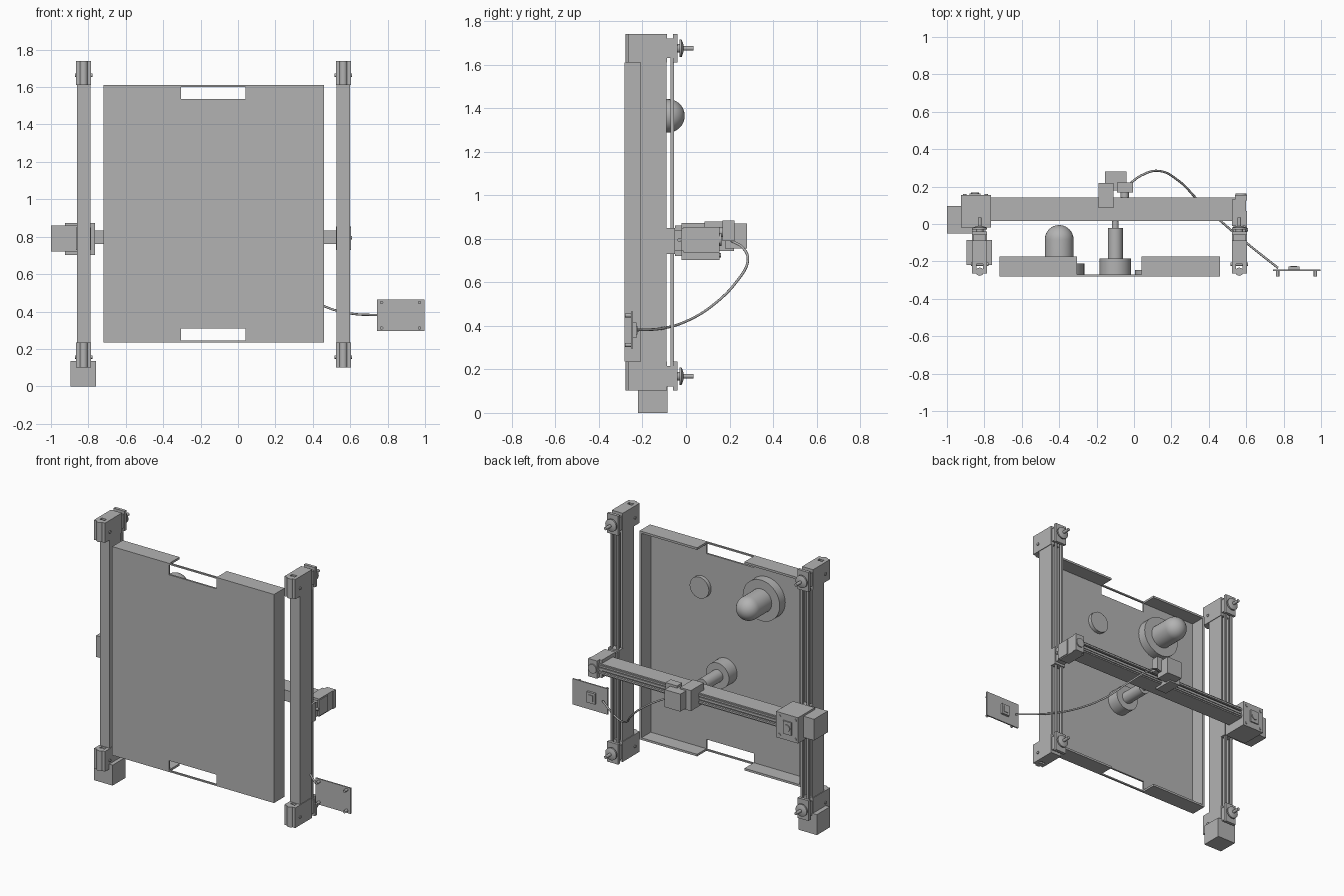
import bpy, bmesh, math
from mathutils import Vector

if "Cube" in bpy.data.objects:
    bpy.data.objects.remove(bpy.data.objects["Cube"], do_unlink=True)

grey = bpy.data.materials.new("plain_grey")
grey.use_nodes = True
grey.diffuse_color = (0.45, 0.45, 0.45, 1)
grey.node_tree.nodes["Principled BSDF"].inputs["Base Color"].default_value = grey.diffuse_color


def finish(name, bm, smooth=False):
    bmesh.ops.recalc_face_normals(bm, faces=bm.faces)
    mesh = bpy.data.meshes.new(name)
    bm.to_mesh(mesh)
    bm.free()
    mesh.materials.append(grey)
    ob = bpy.data.objects.new(name, mesh)
    bpy.context.collection.objects.link(ob)
    if smooth:
        bpy.ops.object.select_all(action='DESELECT')
        ob.select_set(True)
        bpy.context.view_layer.objects.active = ob
        bpy.ops.object.shade_smooth_by_angle(angle=math.radians(35))
    return ob


def add_box(bm, x, y, z):
    verts = bmesh.ops.create_cube(bm, size=1)["verts"]
    for v in verts:
        v.co = [lo + (c + 0.5) * (hi - lo) for c, (lo, hi) in zip(v.co, (x, y, z))]


def boxes(name, *parts):
    bm = bmesh.new()
    for part in parts:
        add_box(bm, *part)
    return finish(name, bm)


def extrude(name, points, place, depth):
    """Extrude a 2D outline; place maps it into space, depth is the sweep."""
    bm = bmesh.new()
    face = bm.faces.new([bm.verts.new(place(u, v)) for u, v in points])
    new = bmesh.ops.extrude_face_region(bm, geom=[face])["geom"]
    bmesh.ops.translate(bm, vec=depth, verts=[g for g in new if isinstance(g, bmesh.types.BMVert)])
    return finish(name, bm)


def lathe(name, profile, centre, axis="Y", segments=32):
    """Turn a (radius, distance) profile around an axis."""
    bm = bmesh.new()
    verts = [bm.verts.new((r, 0, d)) for r, d in profile]
    edges = [bm.edges.new(pair) for pair in zip(verts, verts[1:])]
    bmesh.ops.spin(bm, geom=verts + edges, cent=(0, 0, 0), axis=(0, 0, 1),
                   angle=math.tau, steps=segments)
    bmesh.ops.remove_doubles(bm, verts=bm.verts, dist=0.0002)
    turn = Vector((0, 0, 1)).rotation_difference(
        {"X": Vector((1, 0, 0)), "Y": Vector((0, 1, 0)), "Z": Vector((0, 0, 1))}[axis])
    for v in bm.verts:
        v.co = turn @ v.co + Vector(centre)
    return finish(name, bm, True)


def rod(name, r, start, end, centre, axis="Y", segments=24):
    return lathe(name, [(0, start), (r, start), (r, end), (0, end)], centre, axis, segments)


# Tray: notched panel, rim and the thin strips across the notches
L, R, B, T = -0.72, 0.46, 0.235, 1.61
NL, NR, N = -0.305, 0.04, 0.075
panel = [(L, B), (NL, B), (NL, B + N), (NR, B + N), (NR, B), (R, B),
         (R, T), (NR, T), (NR, T - N), (NL, T - N), (NL, T), (L, T)]
extrude("tray_panel", panel, lambda u, v: (u, -0.282, v), (0, 0.012, 0))
W, rim = 0.014, (-0.275, -0.173)
boxes("tray_rim",
      ((L, L + W), rim, (B, T)), ((R - W, R), rim, (B, T)),
      *[(x, rim, z) for x in ((L, NL), (NR, R)) for z in ((B, B + W), (T - W, T))])
boxes("tray_strips", *[((NL, NR), (-0.282, -0.27), z) for z in ((B, B + 0.009), (T - 0.009, T))])

# Things mounted on the tray
lathe("bulb_flange", [(0, -0.27), (0.135, -0.27), (0.135, -0.212), (0, -0.212)], (-0.4, 0, 1.365))
dome = [(0.077 * math.cos(a), -0.083 + 0.077 * math.sin(a))
        for a in [i * math.pi / 20 for i in range(11)]]
lathe("bulb_dome", [(0, -0.22), (0.077, -0.22)] + dome, (-0.4, 0, 1.365))
rod("small_disc", 0.07, -0.272, -0.245, (0.075, 0, 1.31))
lathe("stepped_post", [(0, -0.272), (0.084, -0.272), (0.084, -0.185), (0.04, -0.185),
                       (0.04, -0.022), (0.018, -0.022), (0.018, 0.02), (0, 0.02)], (-0.1, 0, 0.8))

# Slotted rail section, shared by the columns and the cross beam
section = [(-0.036, -0.06), (0.036, -0.06), (0.036, 0.06), (0.024, 0.06), (0.024, 0.035),
           (0.008, 0.035), (0.008, 0.06), (-0.008, 0.06), (-0.008, 0.035), (-0.024, 0.035),
           (-0.024, 0.06), (-0.036, 0.06)]


def end_cap(side, cx, z0, z1):
    name = side + "_cap_" + ("top" if z0 > 1 else "bottom")
    mid = (z0 + z1) / 2
    parts = [((cx - 0.04, cx + 0.04), (-0.215, -0.088), (z0, z1)),
             ((cx - 0.04, cx + 0.04), (-0.06, -0.04), (z0, z1)),
             ((cx - 0.034, cx + 0.034), (-0.09, -0.055), (z0 + 0.02, z1 - 0.02))]
    for s in (-1, 1):
        a, b = sorted((cx + s * 0.017, cx + s * 0.04))
        parts.append(((a, b), (-0.265, -0.21), (z0, z1)))
    boxes(name + "_block", *parts)
    rod(name + "_front_roll", 0.022, z0, z1, (cx, -0.255, 0), "Z", 16)
    # pulley and its shaft
    lathe(name + "_pulley", [(0, -0.042), (0.02, -0.042), (0.02, -0.03), (0.04, -0.03),
                             (0.04, -0.02), (0.018, -0.012), (0.01, -0.012),
                             (0.01, 0.035), (0, 0.035)], (cx, 0, mid), "Y", 24)
    rod(name + "_screw", 0.009, -0.046, 0.046, (cx, -0.215, mid - 0.012), "X", 12)


for side, cx in (("right", -0.825), ("left", 0.563)):
    extrude(side + "_column", section, lambda u, v: (cx + u, -0.15 + v, 0.12), (0, 0, 1.6))
    boxes(side + "_column_belts", *[((cx + o - 0.006, cx + o + 0.006), (-0.072, -0.056), (0.18, 1.68))
                                    for o in (-0.022, 0.022)])
    end_cap(side, cx, 0.102, 0.235)
    end_cap(side, cx, 1.61, 1.74)
    # sliding carriage on the column
    boxes(side + "_carriage", ((cx - 0.04, cx + 0.04), (-0.092, -0.05), (0.73, 0.85)),
          ((cx - 0.032, cx + 0.032), (-0.055, 0.03), (0.745, 0.84)))

boxes("lower_motor", ((-0.895, -0.76), (-0.22, -0.085), (0, 0.135)))

# Cross beam with belts
BZ = 0.797
extrude("cross_beam", section, lambda u, v: (-0.8, 0.075 + v, BZ + u), (1.37, 0, 0))
boxes("beam_belts", *[((-0.8, 0.57), (0.127, 0.142), (BZ + o - 0.006, BZ + o + 0.006))
                      for o in (-0.022, 0.022)])

# Drive end of the beam
boxes("drive_block", ((-0.925, -0.765), (-0.02, 0.155), (0.703, 0.873)))
boxes("drive_motor", ((-1.0, -0.86), (-0.05, 0.095), (0.72, 0.86)))
boxes("drive_plate", ((-0.88, -0.82), (0.15, 0.163), (0.745, 0.83)))
for x in (-0.905, -0.79):
    for z in (0.725, 0.85):
        rod("drive_screw", 0.01, 0.15, 0.16, (x, 0, z), "Y", 12)
rod("drive_hub", 0.022, 0.155, 0.168, (-0.85, 0, 0.788))

# Idler end of the beam
boxes("idler_block", ((0.523, 0.6), (-0.012, 0.13), (0.738, 0.855)),
      ((0.54, 0.605), (0.125, 0.155), (0.738, 0.855)),
      ((0.595, 0.605), (-0.02, 0.07), (0.745, 0.85)))
rod("idler_pulley", 0.03, 0.15, 0.162, (0.572, 0, BZ))
rod("idler_screw", 0.009, 0.595, 0.61, (0, -0.03, 0.795), "X", 12)

# Tool carriage and its motor
boxes("tool_saddle", ((-0.19, -0.11), (0.085, 0.22), (0.745, 0.88)))
boxes("tool_motor", ((-0.155, -0.04), (0.18, 0.28), (0.755, 0.87)))
boxes("tool_bracket", ((-0.09, -0.005), (0.168, 0.222), (0.79, 0.885)))
rod("tool_knob", 0.022, 0.142, 0.17, (-0.05, 0, 0.83))

# Circuit board with standoffs and chip
boxes("circuit_board", ((0.742, 0.997), (-0.252, -0.243), (0.295, 0.465)))
boxes("board_chip", ((0.825, 0.885), (-0.245, -0.228), (0.345, 0.415)),
      ((0.838, 0.872), (-0.23, -0.224), (0.36, 0.40)))
for x in (0.768, 0.97):
    for z in (0.312, 0.448):
        rod("board_standoff", 0.009, -0.28, -0.25, (x, 0, z), "Y", 12)

# Cable from the tool to the board
path = [(-0.03, 0.21, 0.79), (0.04, 0.26, 0.76), (0.13, 0.284, 0.70), (0.24, 0.23, 0.60),
        (0.34, 0.13, 0.50), (0.47, 0.01, 0.425), (0.6, -0.1, 0.39), (0.77, -0.235, 0.38)]
curve = bpy.data.curves.new("cable", 'CURVE')
curve.dimensions = '3D'
curve.bevel_depth = 0.006
curve.bevel_resolution = 2
curve.use_fill_caps = True
spline = curve.splines.new('BEZIER')
spline.bezier_points.add(len(path) - 1)
for point, co in zip(spline.bezier_points, path):
    point.co = co
    point.handle_left_type = point.handle_right_type = 'AUTO'
curve.materials.append(grey)
bpy.context.collection.objects.link(bpy.data.objects.new("cable", curve))
